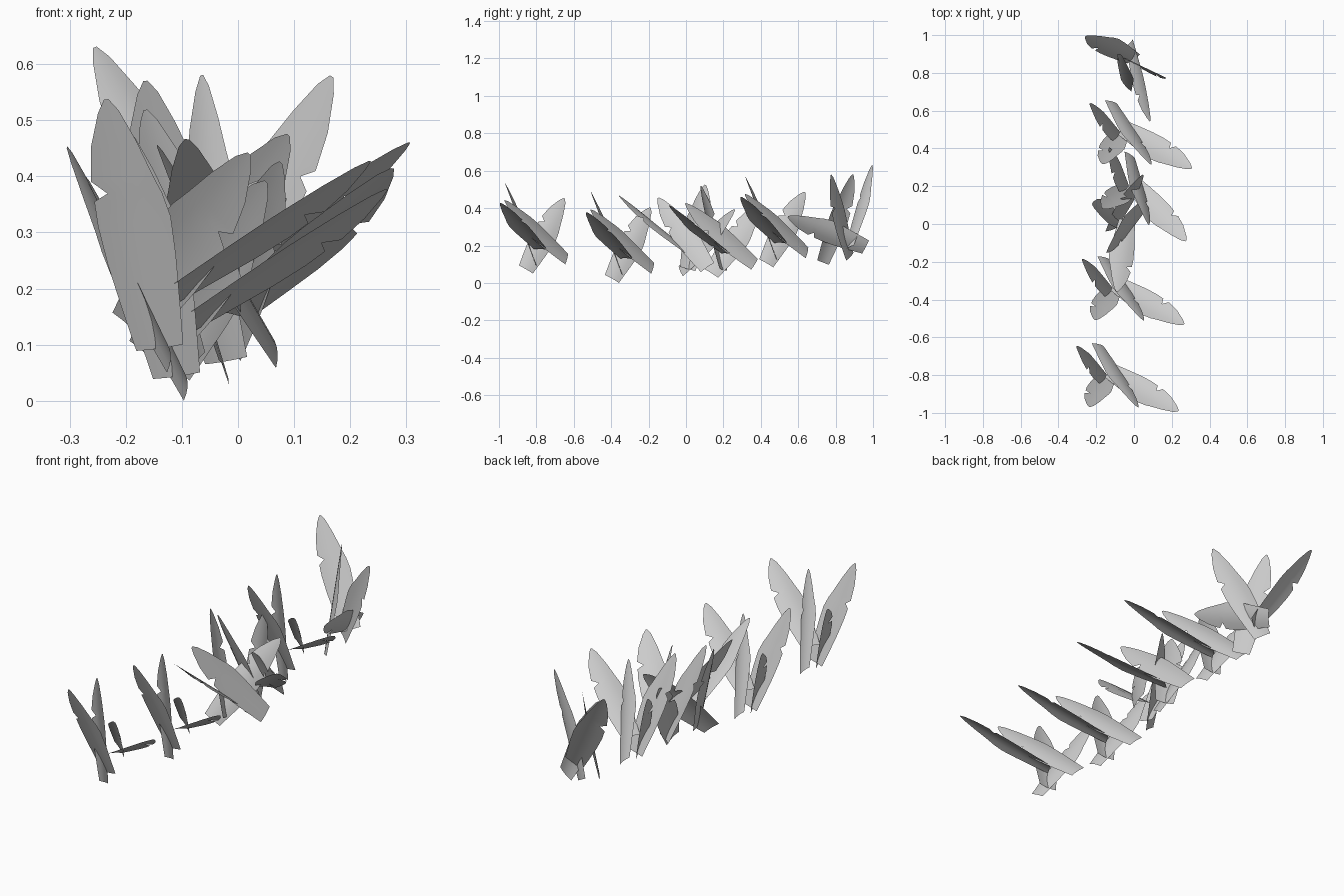
import bpy
from math import radians
from mathutils import Matrix, Vector

cube = bpy.data.objects.get("Cube")
if cube:
    bpy.data.objects.remove(cube, do_unlink=True)

grey = bpy.data.materials.new("light_grey")
grey.use_nodes = True
grey.diffuse_color = (0.6, 0.6, 0.6, 1)
grey.node_tree.nodes["Principled BSDF"].inputs["Base Color"].default_value = (0.6, 0.6, 0.6, 1)

# Leaf outline: distance along the leaf, notched side width, plain side width
OUTLINE = [(0, .043, .043), (.17, .053, .053), (.35, .062, .063), (.5, .065, .068),
           (.6, .062, .062), (.63, .034, .058), (.68, .06, .052), (.82, .046, .037),
           (.95, .02, .018), (1, .004, .004)]
COLUMNS = [-1, -.5, 0, .5, 1]
DROOP = 2.5


def leaf_mesh():
    """Thin blade one unit long, gently arched across its width."""
    verts, faces = [], []
    n = len(COLUMNS)
    for u, notched, plain in OUTLINE:
        for c in COLUMNS:
            x = c * (notched if c < 0 else plain)
            verts.append((x, u, -DROOP * x * x))
    for r in range(len(OUTLINE) - 1):
        for c in range(n - 1):
            i = r * n + c
            faces.append((i, i + 1, i + n + 1, i + n))
    mesh = bpy.data.meshes.new("leaf")
    mesh.from_pydata(verts, [], faces)
    mesh.materials.append(grey)
    mesh.shade_smooth()
    return mesh


LEAF = leaf_mesh()


def add_leaf(name, base, tip, normal, frame=Matrix()):
    """Place a leaf from base to tip with its upper side along normal."""
    base, tip = Vector(base), Vector(tip)
    length = (tip - base).length
    along = (tip - base).normalized()
    up = Vector(normal)
    up = (up - along * up.dot(along)).normalized()
    across = along.cross(up)
    m = Matrix((across, along * length, up)).transposed().to_4x4()
    m.translation = base
    obj = bpy.data.objects.new(name, LEAF)
    bpy.context.collection.objects.link(obj)
    obj.matrix_world = frame @ m


# One plant of four leaves: base, tip, upper side direction
PLANT = {
    "spreading_leaf": ((-.012, .045, .182), (.355, -.17, .427), (-.33, .29, .9)),
    "crossing_leaf": ((-.07, .185, .13), (.14, -.15, .44), (.55, .72, .41)),
    "side_leaf": ((0, -.035, .073), (-.185, .17, .452), (.95, .25, .33)),
    "upright_leaf": ((-.02, .02, .093), (-.115, -.148, .537), (-.13, -.92, -.36)),
}

# Repeated plants along the row: position, turn, backward lean, sideways lean
ROW = [
    ("front_plant", (-.12, -.82, 0), 0, 0, 0),
    ("second_plant", (-.09, -.36, -.05), 0, 0, 0),
    ("third_plant", (-.09, -.03, -.013), -70, 8, 5),
    ("fourth_plant", (-.01, .167, -.022), -18, 2, 0),
    ("fifth_plant", (-.05, .465, .033), 0, 0, 0),
]
for plant, place, turn, back, side in ROW:
    frame = (Matrix.Translation(place)
             @ Matrix.Rotation(radians(-back), 4, 'X') @ Matrix.Rotation(radians(side), 4, 'Y')
             @ Matrix.Rotation(radians(turn), 4, 'Z'))
    for part, (base, tip, normal) in PLANT.items():
        add_leaf(plant + "_" + part, base, tip, normal, frame)

# Tilted plant at the back end
add_leaf("back_plant_tall_leaf", (0, .87, .19), (-.255, .995, .63), (.37, -.76, .43))
add_leaf("back_plant_upright_leaf", (-.045, .73, .11), (-.065, .893, .58), (-.75, -.6, .16))
add_leaf("back_plant_side_leaf", (-.05, .88, .14), (.167, .775, .578), (.5, .86, -.02))
add_leaf("back_plant_low_leaf", (-.02, .96, .19), (.085, .545, .355), (.87, .05, -.45))
